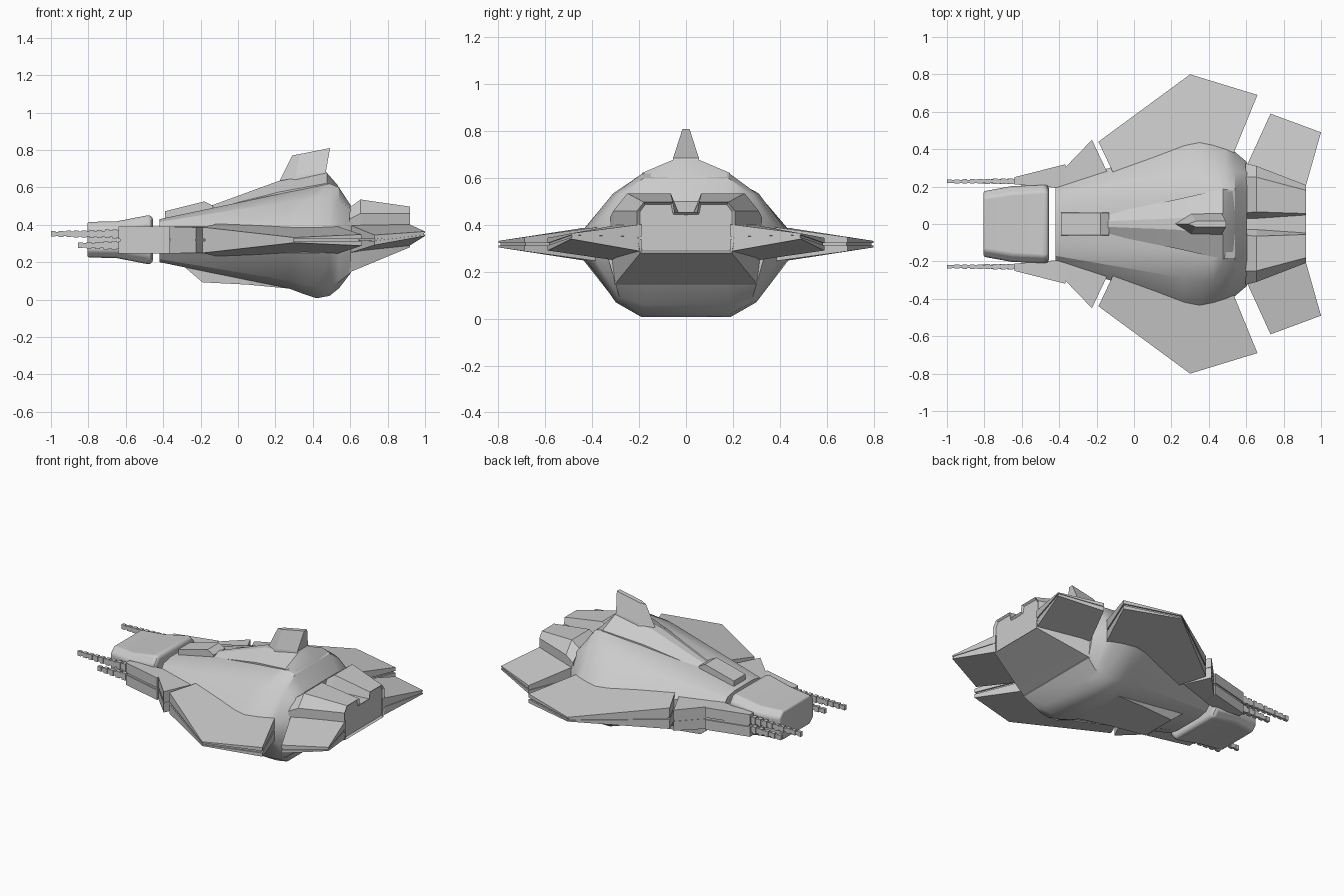
import bpy, bmesh, math


def finish(name, bm, mirror=False, smooth=None, bevel=0):
    bmesh.ops.remove_doubles(bm, verts=bm.verts, dist=1e-5)
    bmesh.ops.recalc_face_normals(bm, faces=bm.faces)
    me = bpy.data.meshes.new(name)
    bm.to_mesh(me)
    bm.free()
    ob = bpy.data.objects.new(name, me)
    bpy.context.collection.objects.link(ob)
    if bevel:
        m = ob.modifiers.new("bevel", 'BEVEL')
        m.width, m.segments = bevel, 3
        m.limit_method, m.angle_limit = 'ANGLE', math.radians(40)
    if mirror:
        m = ob.modifiers.new("mirror", 'MIRROR')
        m.use_axis = (False, True, False)
        m.use_mirror_merge = False
    if smooth:
        bpy.ops.object.select_all(action='DESELECT')
        ob.select_set(True)
        bpy.context.view_layer.objects.active = ob
        bpy.ops.object.shade_smooth_by_angle(angle=math.radians(smooth))
    return ob


def bridge(bm, rings):
    """Skin a list of closed rings and cap both ends; returns the last cap."""
    vs = [[bm.verts.new(p) for p in r] for r in rings]
    n = len(vs[0])
    for a, b in zip(vs, vs[1:]):
        for i in range(n):
            bm.faces.new((a[i], a[(i + 1) % n], b[(i + 1) % n], b[i]))
    bm.faces.new(vs[0])
    return bm.faces.new(vs[-1])


def body(name, sections, recess=0, **kw):
    """Sections: (x, half outline of (y, z)), mirrored across y = 0."""
    bm = bmesh.new()
    rings = [[(x, y, z) for y, z in h] + [(x, -y, z) for y, z in reversed(h) if y > 1e-6]
             for x, h in sections]
    cap = bridge(bm, rings)
    if recess:
        bmesh.ops.recalc_face_normals(bm, faces=bm.faces)
        bmesh.ops.inset_region(bm, faces=[cap], thickness=0.012)
        for v in cap.verts:
            v.co.x -= recess
    return finish(name, bm, **kw)


def plate(name, pts, **kw):
    """Plan outline (x, y, z_low, z_high), mirrored to both sides."""
    bm = bmesh.new()
    bridge(bm, [[(x, y, a) for x, y, a, b in pts], [(x, y, b) for x, y, a, b in pts]])
    return finish(name, bm, mirror=True, **kw)


# Nose block, separated from the hull by a gap
body("nose_block", [
    (-.805, [(.14, .415), (.175, .38), (.175, .26), (.14, .225)]),
    (-.65, [(.165, .418), (.203, .38), (.203, .26), (.165, .222)]),
    (-.475, [(.175, .452), (.212, .41), (.212, .23), (.175, .188)]),
    (-.455, [(.165, .44), (.20, .40), (.20, .24), (.165, .20)])],
    bevel=.018, smooth=35)

# Main hull
body("hull", [
    (-.42, [(.10, .43), (.17, .415), (.21, .37), (.21, .26), (.17, .215), (.10, .20)]),
    (.27, [(.14, .575), (.29, .525), (.425, .38), (.425, .25), (.29, .10), (.18, .06)]),
    (.35, [(.16, .59), (.31, .53), (.438, .38), (.438, .25), (.30, .075), (.19, .03)]),
    (.42, [(.18, .605), (.31, .535), (.425, .38), (.425, .25), (.30, .07), (.19, .007)]),
    (.49, [(.185, .62), (.30, .535), (.405, .38), (.405, .25), (.29, .075), (.19, .02)]),
    (.54, [(.18, .60), (.28, .53), (.385, .38), (.385, .25), (.285, .095), (.18, .06)]),
    (.605, [(.17, .50), (.27, .48), (.33, .38), (.33, .25), (.30, .145), (.17, .145)])],
    smooth=30)

# Raised dorsal spine, strip in front of it, and belly fairing
body("dorsal_spine", [
    (-.15, [(.015, .50), (.055, .482), (.055, .42)]),
    (.22, [(.03, .635), (.13, .575), (.13, .45)]),
    (.475, [(.055, .678), (.187, .622), (.187, .45)]),
    (.53, [(.055, .615), (.182, .60), (.182, .45)]),
    (.60, [(.055, .50), (.17, .50), (.17, .45)])], smooth=25)
body("dorsal_strip", [
    (-.39, [(.06, .472), (.062, .40)]),
    (-.18, [(.06, .525), (.062, .42)]),
    (-.135, [(.06, .502), (.062, .42)])])
body("belly_fairing", [
    (-.31, [(.11, .24), (.11, .195)]),
    (-.19, [(.13, .24), (.12, .092)]),
    (.05, [(.17, .24), (.15, .08)]),
    (.28, [(.22, .24), (.18, .058)])])

# Tail fin
bm = bmesh.new()
bridge(bm, [[(.20, 0, .61), (.30, .06, .61), (.51, .065, .63), (.51, -.065, .63), (.30, -.06, .61)],
            [(.225, 0, .64), (.31, .05, .66), (.47, .055, .685), (.47, -.055, .685), (.31, -.05, .66)],
            [(.29, 0, .77), (.33, .015, .778), (.492, .015, .81), (.492, -.015, .81), (.33, -.015, .778)]])
finish("tail_fin", bm)

# Engine housing with a notch along the top and a recessed rear face
body("engine_housing", [
    (.595, [(0, .44), (.03, .44), (.06, .49), (.25, .49), (.325, .43), (.325, .30), (.305, .145)]),
    (.655, [(0, .45), (.03, .45), (.065, .535), (.25, .535), (.31, .46), (.305, .31), (.285, .17)]),
    (.92, [(0, .455), (.048, .455), (.056, .497), (.18, .497), (.208, .46), (.208, .34), (.195, .28)])],
    recess=.012)


# Wings: upper and lower skins around a thin inset core
def wing(name, pts, gap, core):
    plate(name + "_upper", [(x, y, c + gap, c + h) for x, y, c, h in pts])
    plate(name + "_lower", [(x, y, c - h, c - gap) for x, y, c, h in pts])
    cx = sum(p[0] for p in pts) / len(pts)
    cy = sum(p[1] for p in pts) / len(pts)
    plate(name + "_core", [(cx + (x - cx) * core, cy + (y - cy) * core, c - gap, c + gap)
                           for x, y, c, h in pts])


wing("main_wing", [(-.10, .25, .318, .09), (-.19, .44, .318, .069), (.30, .80, .318, .014),
                   (.66, .69, .318, .03), (.48, .25, .318, .09)], .006, .97)
wing("rear_wing", [(.57, .24, .325, .085), (.73, .59, .318, .027), (1.0, .49, .352, .012),
                   (.915, .19, .345, .058)], .005, .97)

# Gun arms and the small fins behind them
plate("gun_arm_upper", [(-.64, .212, .325, .39), (-.64, .25, .325, .39),
                        (-.365, .32, .325, .39), (-.365, .19, .325, .39)])
plate("gun_arm_lower", [(-.64, .212, .245, .31), (-.64, .25, .245, .31),
                        (-.365, .32, .245, .31), (-.365, .19, .245, .31)])
plate("gun_arm_core", [(-.63, .215, .31, .325), (-.63, .245, .31, .325),
                       (-.365, .312, .31, .325), (-.365, .19, .31, .325)])
wing("fore_fin", [(-.365, .17, .318, .072), (-.365, .305, .318, .072),
                  (-.225, .45, .318, .068), (-.13, .25, .318, .072)], .006, .97)


# Stepped gun barrels
def barrel(name, x0, x1, zc, steps):
    bm = bmesh.new()
    for i in range(steps):
        a = x0 + (x1 - x0) * i / steps
        b = x0 + (x1 - x0) * (i + 1) / steps
        grow = i / steps
        for s, e, k in ((a, a + (b - a) * .6, 1), (a + (b - a) * .6, b, .75)):
            w, h = k * (.010 + .006 * grow), k * (.015 + .010 * grow)
            bridge(bm, [[(x, .228 + dy * w, zc + dz * h) for dy, dz in
                         ((-1, -1), (1, -1), (1, 1), (-1, 1))] for x in (s, e)])
    finish(name, bm, mirror=True)


barrel("upper_barrel", -1.0, -.63, .351, 9)
barrel("lower_barrel", -.855, -.63, .29, 5)
